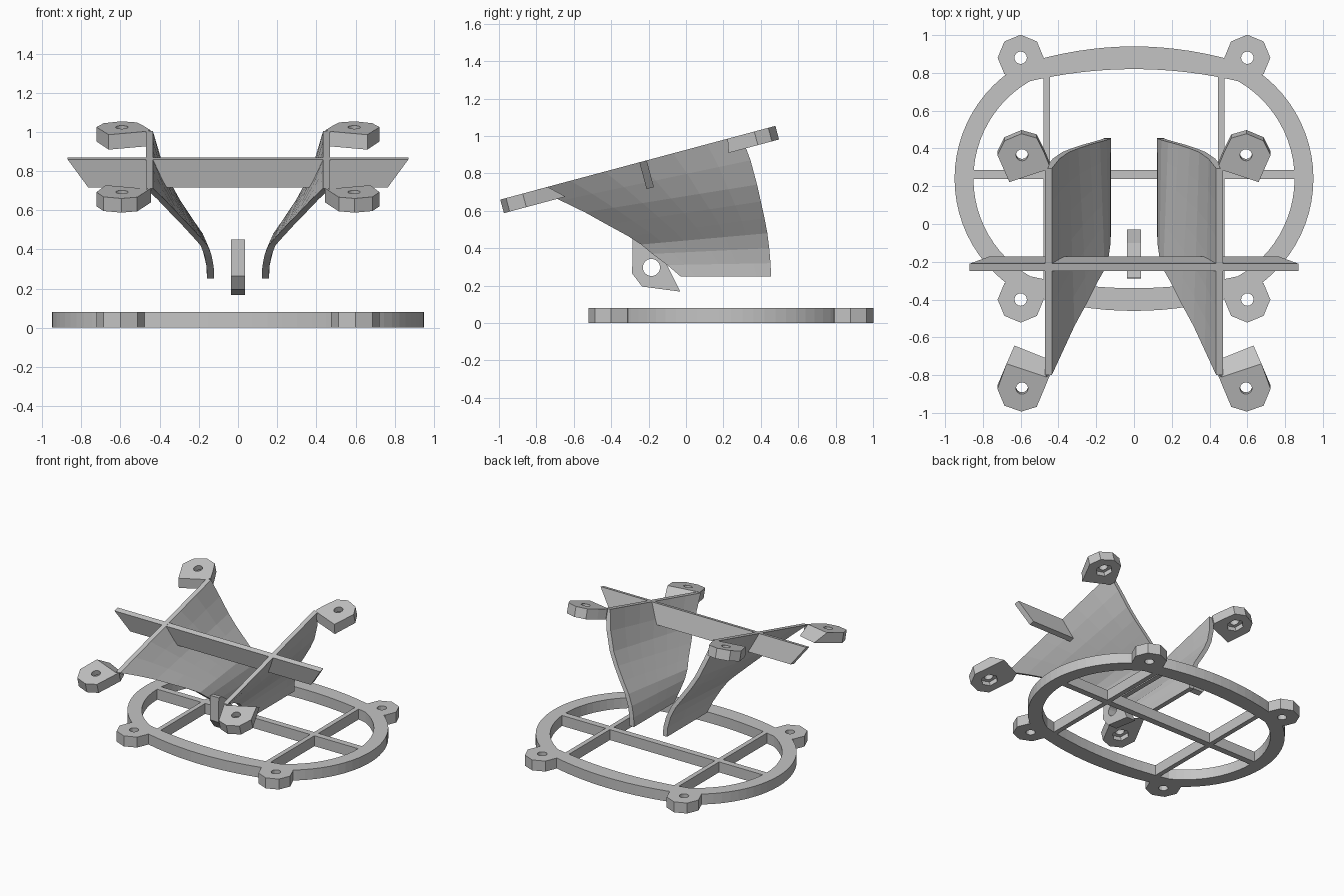
import bpy, bmesh, math
from mathutils import Vector

if "Cube" in bpy.data.objects:
    bpy.data.objects.remove(bpy.data.objects["Cube"])

grey = bpy.data.materials.new("light_grey")
grey.diffuse_color = (0.55, 0.55, 0.55, 1)
grey.use_nodes = True
grey.node_tree.nodes["Principled BSDF"].inputs["Base Color"].default_value = grey.diffuse_color

TILT = math.radians(15)
DOWN = Vector((0, math.sin(TILT), -math.cos(TILT)))   # normal pointing under the tilted deck


def deck(x, y):
    """Point on the tilted deck plane."""
    return Vector((x, y, 0.926 + math.tan(TILT) * y))


def make(name, verts, faces):
    me = bpy.data.meshes.new(name)
    me.from_pydata([tuple(v) for v in verts], [], faces)
    bm = bmesh.new()
    bm.from_mesh(me)
    bmesh.ops.recalc_face_normals(bm, faces=bm.faces)
    bm.to_mesh(me)
    bm.free()
    me.materials.append(grey)
    ob = bpy.data.objects.new(name, me)
    bpy.context.scene.collection.objects.link(ob)
    return ob


def prism(name, a, b):
    """Solid between two matching outlines."""
    n = len(a)
    faces = [tuple(range(n)), tuple(range(2 * n - 1, n - 1, -1))]
    faces += [(i, (i + 1) % n, n + (i + 1) % n, n + i) for i in range(n)]
    return make(name, list(a) + list(b), faces)


def rod(centre, axis, radius, length, sides):
    """Cutter centred on a point along an axis."""
    c, axis = Vector(centre), Vector(axis).normalized()
    u = axis.orthogonal().normalized()
    w = axis.cross(u)
    ring = [c + radius * (math.cos(t) * u + math.sin(t) * w)
            for t in (2 * math.pi * i / sides for i in range(sides))]
    return prism("cutter", [p - axis * length / 2 for p in ring],
                 [p + axis * length / 2 for p in ring])


def cut(ob, cutter):
    cutter.hide_render = True
    m = ob.modifiers.new("hole", 'BOOLEAN')
    m.operation, m.solver, m.object = 'DIFFERENCE', 'EXACT', cutter
    bpy.context.view_layer.objects.active = ob
    bpy.ops.object.modifier_apply(modifier=m.name)
    bpy.data.objects.remove(cutter, do_unlink=True)


def box(name, x0, x1, y0, y1, z0, z1):
    c = [(x0, y0), (x1, y0), (x1, y1), (x0, y1)]
    return prism(name, [(x, y, z0) for x, y in c], [(x, y, z1) for x, y in c])


# base ring: round ends joined by shallow arcs
CY, H = 0.24, 0.08


def outline(r, top):
    a = math.radians(60.2)
    q = [(0.255 + r * math.cos(a * i / 12), r * math.sin(a * i / 12)) for i in range(13)]
    ex, ey = q[-1]
    q += [(ex * (1 - i / 8), top - (top - ey) * (1 - i / 8) ** 2) for i in range(1, 9)]
    half = q + [(-x, y) for x, y in q[-2::-1]]
    full = half + [(x, -y) for x, y in half[-2:0:-1]]
    return [(x, y + CY) for x, y in full]


outer, inner = outline(0.695, 0.70), outline(0.595, 0.58)
n = len(outer)
verts = [(x, y, z) for z in (0, H) for ring in (outer, inner) for x, y in ring]
faces = []
for i in range(n):
    j = (i + 1) % n
    faces += [(i, j, n + j, n + i), (2 * n + i, 2 * n + j, 3 * n + j, 3 * n + i),
              (i, j, 2 * n + j, 2 * n + i), (n + i, n + j, 3 * n + j, 3 * n + i)]
make("base_ring", verts, faces)

# base cross bars
box("base_cross_bar", -0.87, 0.87, 0.238, 0.286, 0, H)
for s in (-1, 1):
    box("base_long_bar", s * 0.462 - 0.018, s * 0.462 + 0.018, -0.33, 0.81, 0, H)

# base screw ears
for s in (-1, 1):
    for y in (0.88, -0.40):
        c = [(s * 0.6 + 0.122 * math.cos(k * math.pi / 4),
              y + 0.122 * math.sin(k * math.pi / 4)) for k in range(8)]
        ear = prism("base_ear", [(a, b, 0) for a, b in c], [(a, b, H) for a, b in c])
        cut(ear, rod((s * 0.6, y, 0.04), (0, 0, 1), 0.033, 0.3, 16))

# curved side fins, lofted between front and back edge curves (x, y, z)
front = [(.122, -.03, .25), (.124, -.10, .31), (.135, -.18, .37), (.155, -.24, .42),
         (.195, -.31, .465), (.25, -.42, .525), (.315, -.54, .592), (.375, -.67, .655),
         (.435, -.80, .712)]
back = [(.122, .455, .25), (.126, .452, .32), (.145, .445, .40), (.18, .435, .48),
        (.235, .42, .56), (.295, .40, .65), (.345, .38, .74), (.395, .345, .87),
        (.435, .295, 1.005)]
COLS = 6
for s in (-1, 1):
    verts, faces = [], []
    rows, cols = len(front), COLS + 1
    for dx in (0, 0.036):
        for f, b in zip(front, back):
            for k in range(cols):
                p = Vector(f).lerp(Vector(b), k / COLS)
                verts.append((s * (p.x + dx), p.y, p.z))
    N = rows * cols
    for r in range(rows - 1):
        for k in range(COLS):
            q = (r * cols + k, r * cols + k + 1, (r + 1) * cols + k + 1, (r + 1) * cols + k)
            faces += [q, tuple(i + N for i in reversed(q))]
        for k in (0, COLS):
            a, b = r * cols + k, (r + 1) * cols + k
            faces.append((a, b, b + N, a + N))
    for r in (0, rows - 1):
        for k in range(COLS):
            a = r * cols + k
            faces.append((a, a + 1, a + 1 + N, a + N))
    make("side_fin", verts, faces)

# tilted cross beam with slanted ends
top = [deck(x, y) for x, y in ((-.87, -.249), (.87, -.249), (.87, -.21), (-.87, -.21))]
low = [p + 0.148 * DOWN for p in top]
for p in low:
    p.x *= 0.765 / 0.87
prism("cross_beam", top, low)

# tilted mounting tabs: (x, y, underside shift x, underside shift y)
front_tab = [(.675, -.74, -.042, .077), (.723, -.873, 0, 0), (.686, -.962, 0, 0),
             (.596, -.993, 0, 0), (.515, -.968, 0, 0), (.475, -.873, 0, 0),
             (.445, -.80, 0, 0), (.465, -.81, 0, .08)]
rear_tab = [(.66, .222, 0, -.014), (.723, .365, 0, 0), (.686, .44, 0, 0),
            (.596, .478, 0, 0), (.515, .455, 0, 0), (.475, .375, 0, 0),
            (.448, .31, 0, 0), (.462, .287, 0, -.014)]
for s in (-1, 1):
    for name, pts, hy in (("front_tab", front_tab, -.87), ("rear_tab", rear_tab, .365)):
        top = [deck(s * x, y) for x, y, a, b in pts]
        low = [deck(s * (x + a), y + b) + 0.075 * DOWN for x, y, a, b in pts]
        tab = prism(name, top, low)
        c = deck(s * 0.593, hy)
        cut(tab, rod(c, DOWN, 0.032, 0.4, 16))
        cut(tab, rod(c + 0.09 * DOWN, DOWN, 0.06, 0.10, 6))   # nut pocket

# centre lug with pivot hole
prof = [(-.285, .45), (-.288, .265), (-.235, .195), (-.03, .168),
        (-.10, .307), (-.18, .40), (-.245, .445)]
lug = prism("centre_lug", [(-.037, y, z) for y, z in prof], [(.037, y, z) for y, z in prof])
cut(lug, rod((0, -.185, .297), (1, 0, 0), 0.046, 0.3, 20))
